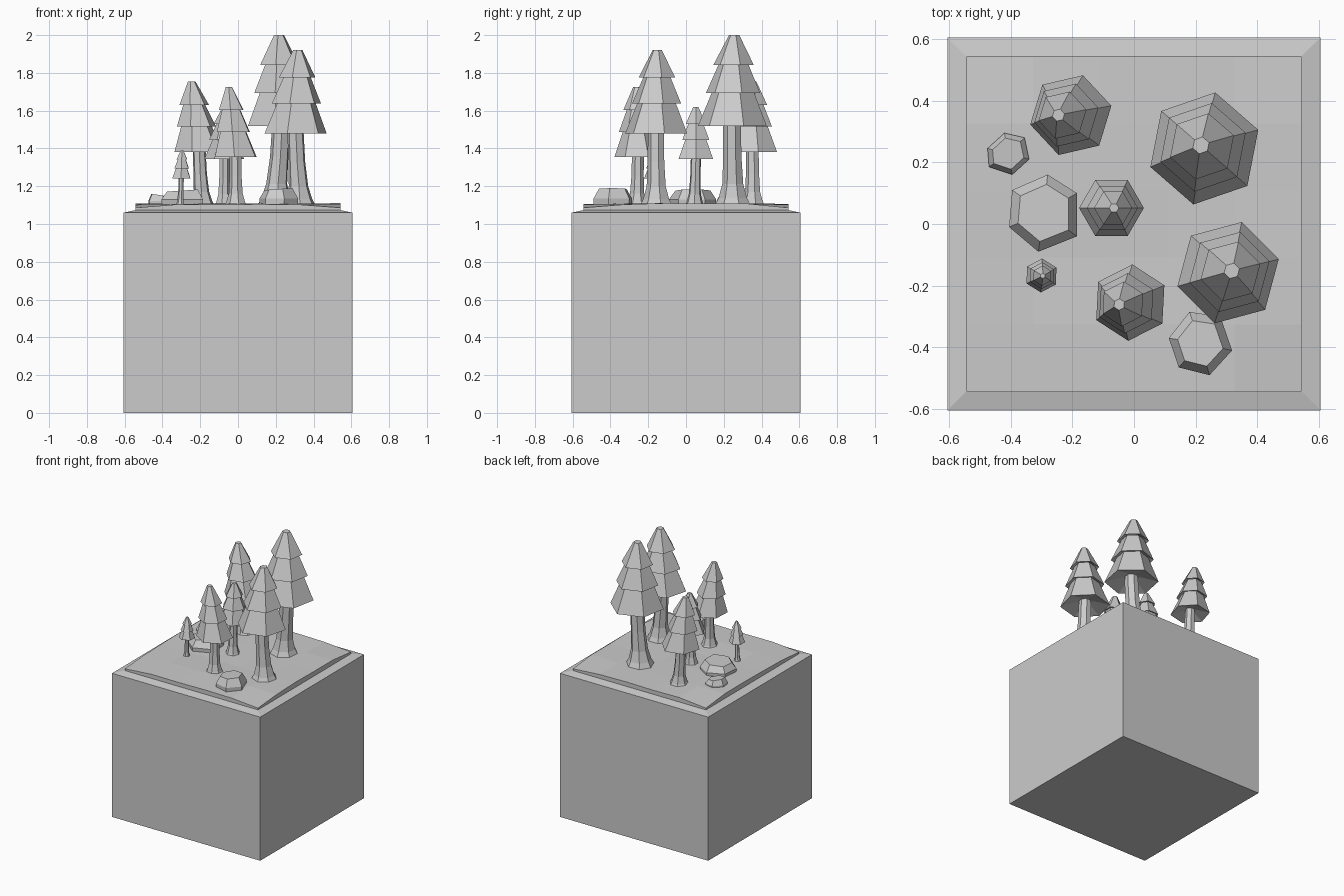
import bpy, bmesh, math, random

if "Cube" in bpy.data.objects:
    bpy.data.objects.remove(bpy.data.objects["Cube"])

random.seed(4)
G = 1.10  # ground level


def finish(name, bm):
    bmesh.ops.recalc_face_normals(bm, faces=bm.faces)
    me = bpy.data.meshes.new(name)
    bm.to_mesh(me)
    bm.free()
    ob = bpy.data.objects.new(name, me)
    bpy.context.collection.objects.link(ob)
    return ob


def loft(name, rings, n, phase):
    """Skin n-sided rings given as (x, y, z, radius), capped at both ends."""
    bm = bmesh.new()
    loops = []
    for x, y, z, r in rings:
        loops.append([bm.verts.new((x + r * math.cos(phase + math.tau * i / n),
                                    y + r * math.sin(phase + math.tau * i / n), z))
                      for i in range(n)])
    for a, b in zip(loops, loops[1:]):
        for i in range(n):
            j = (i + 1) % n
            bm.faces.new((a[i], a[j], b[j], b[i]))
    bm.faces.new(loops[0])
    bm.faces.new(loops[-1])
    return finish(name, bm)


# square plinth with a chamfered rim
s = math.sqrt(2)
loft("plinth", [(0, 0, 0, .605 * s), (0, 0, 1.06, .605 * s),
                (0, 0, 1.073, .545 * s)], 4, math.pi / 4)

# gently uneven ground slab, 5 x 5 cells
bm = bmesh.new()
bmesh.ops.create_grid(bm, x_segments=5, y_segments=5, size=.543)
for v in bm.verts:
    corner = abs(v.co.x) > .5 and abs(v.co.y) > .5
    v.co.z = 1.086 if corner else 1.107 + random.uniform(-.006, .004)
ext = bmesh.ops.extrude_face_region(bm, geom=bm.faces[:])
for v in ext["geom"]:
    if isinstance(v, bmesh.types.BMVert):
        v.co.z = 1.06
finish("ground", bm)


# trees: flared, slightly bent trunk and three overlapping six-sided tiers
def tree(i, root, base, top, zb, zt, R, phase):
    h = zt - zb
    ph = math.radians(phase)
    rings = []
    for t, k in ((0, .58), (.13, .42), (.3, .31), (.62, .27), (1.0, .26), (1.25, .2)):
        u = min(t, 1)
        u = u * u * (3 - 2 * u)
        rings.append((root[0] + (base[0] - root[0]) * u,
                      root[1] + (base[1] - root[1]) * u,
                      G - .02 + (zb - G + .02) * t, R * k))
    loft(f"trunk_{i}", rings, 7, ph)
    for j, (lo, hi, r0, r1) in enumerate(((0, .40, 1, .58), (.36, .69, .79, .42),
                                          (.67, 1, .59, .15))):
        def at(f, r):
            return (base[0] + (top[0] - base[0]) * f,
                    base[1] + (top[1] - base[1]) * f, zb + h * f, r * R)
        # underside rises toward the trunk
        loft(f"foliage_{i}_{j}", [at(lo + .08, r0 * .3), at(lo, r0), at(hi, r1)], 6, ph)


trees = [
    ((.20, .25), (.228, .245), (.217, .255), 1.52, 2.00, .185, 19),
    ((.325, -.155), (.305, -.158), (.317, -.152), 1.48, 1.92, .17, 15),
    ((-.19, .355), (-.205, .353), (-.245, .353), 1.38, 1.755, .135, 13),
    ((-.01, -.26), (-.012, -.255), (-.048, -.261), 1.355, 1.725, .124, 27),
    ((-.075, .045), (-.073, .052), (-.065, .052), 1.345, 1.62, .105, 0),
    ((-.305, -.165), (-.30, -.167), (-.296, -.168), 1.24, 1.39, .055, 28),
]
for i, t in enumerate(trees):
    tree(i, *t)


# faceted rocks: irregular outline, flat tilted top
def rock(name, pts, h, shrink, tilt):
    cx = sum(p[0] for p in pts) / len(pts)
    cy = sum(p[1] for p in pts) / len(pts)
    bm = bmesh.new()
    rows = []
    for z, k in ((G - .02, .97), (G + h * .4, 1), (G + h, shrink)):
        rows.append([bm.verts.new((cx + (x - cx) * k, cy + (y - cy) * k,
                                   z + (tilt * (x - cx) if z > G + h * .9 else 0)))
                     for x, y in pts])
    n = len(pts)
    for a, b in zip(rows, rows[1:]):
        for i in range(n):
            j = (i + 1) % n
            bm.faces.new((a[i], a[j], b[j], b[i]))
    bm.faces.new(rows[0])
    bm.faces.new(rows[2])
    finish(name, bm)


rock("rock_large", [(-.28, .16), (-.185, .10), (-.185, -.04), (-.31, -.09),
                    (-.405, -.01), (-.395, .11)], .077, .74, .05)
rock("rock_small", [(-.42, .295), (-.355, .28), (-.34, .21), (-.395, .16),
                    (-.47, .185), (-.475, .245)], .052, .75, -.12)
rock("rock_front", [(.18, -.285), (.28, -.30), (.318, -.41), (.245, -.49),
                    (.145, -.465), (.113, -.37)], .085, .72, .05)
